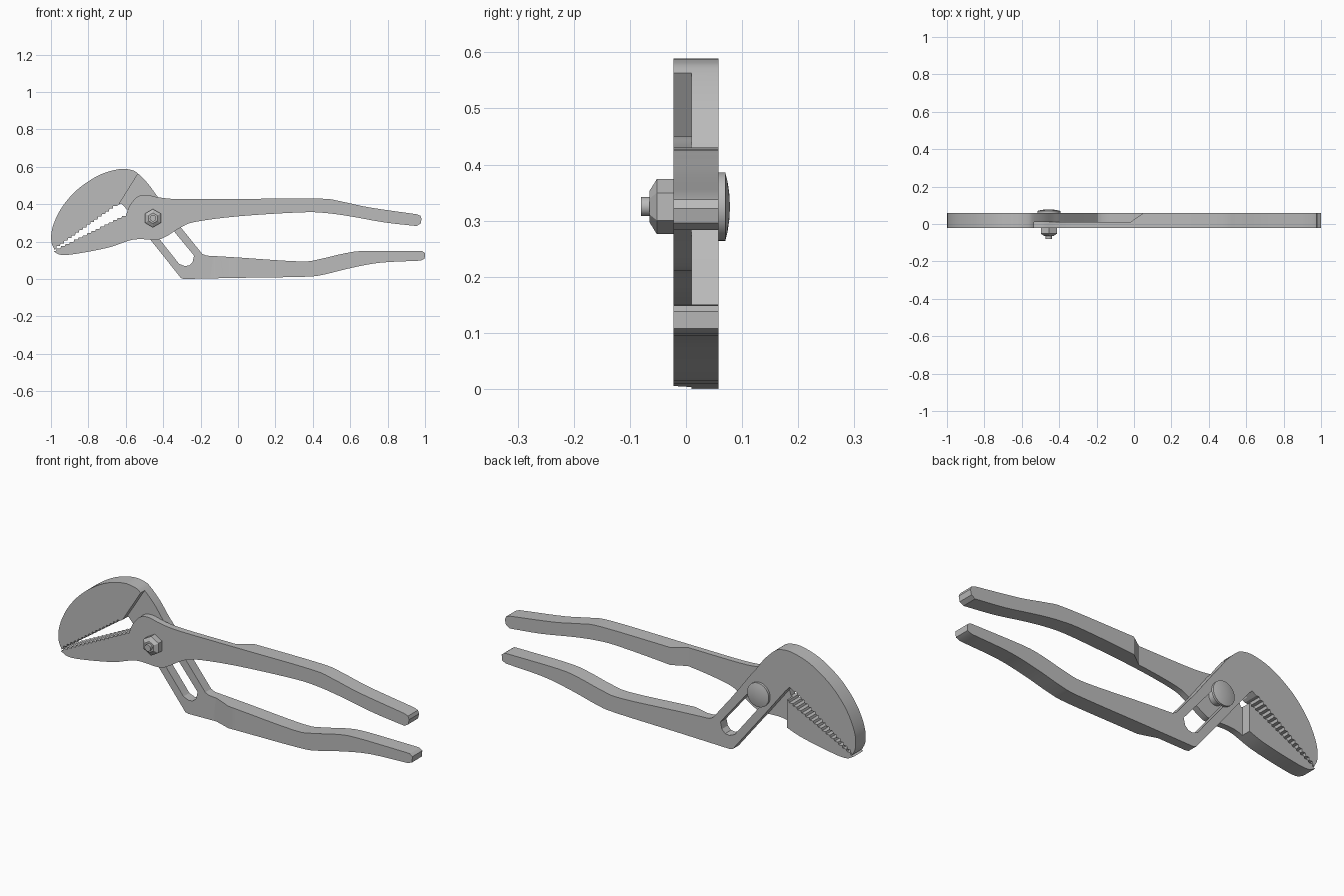
import bpy
import bmesh
import math
from mathutils import Vector

if "Cube" in bpy.data.objects:
    bpy.data.objects.remove(bpy.data.objects["Cube"], do_unlink=True)

steel = bpy.data.materials.new("grey steel")
steel.use_nodes = True
steel.diffuse_color = (0.5, 0.5, 0.5, 1)
steel.node_tree.nodes["Principled BSDF"].inputs["Base Color"].default_value = steel.diffuse_color

FRONT, MIDDLE, BACK = -.022, .01, .058   # depth of the two overlapping layers
PIVOT = (-.455, .325)


def finish(name, bm):
    """Turn a bmesh into a steel object."""
    bmesh.ops.recalc_face_normals(bm, faces=bm.faces)
    mesh = bpy.data.meshes.new(name)
    bm.to_mesh(mesh)
    bm.free()
    obj = bpy.data.objects.new(name, mesh)
    bpy.context.collection.objects.link(obj)
    mesh.materials.append(steel)
    return obj


def loft(name, rings):
    """Skin closed rings of equal length, capping both ends."""
    bm = bmesh.new()
    loops = [[bm.verts.new(co) for co in ring] for ring in rings]
    for a, b in zip(loops, loops[1:]):
        for i in range(len(a)):
            j = (i + 1) % len(a)
            bm.faces.new((a[i], a[j], b[j], b[i]))
    bm.faces.new(loops[0])
    bm.faces.new(loops[-1])
    return finish(name, bm)


def plate(name, outline, y0, y1, far_outline=None):
    """Prism along y; a different far outline gives sloped sides."""
    return loft(name, [[(x, y0, z) for x, z in outline],
                       [(x, y1, z) for x, z in far_outline or outline]])


def turned(name, profile, sides):
    """Turn (y, radius) pairs around the pivot axis."""
    angles = [math.tau * i / sides for i in range(sides)]
    return loft(name, [[(PIVOT[0] + r * math.sin(a), y, PIVOT[1] + r * math.cos(a))
                        for a in angles] for y, r in profile])


def smooth(points, steps=4):
    """Flowing curve through the points."""
    p = [Vector(q) for q in points]
    p = [2 * p[0] - p[1]] + p + [2 * p[-1] - p[-2]]
    out = []
    for a, b, c, d in zip(p, p[1:], p[2:], p[3:]):
        for k in range(steps):
            t = k / steps
            out.append(tuple(b + (c - a) * t / 2 + (2 * a - 5 * b + 4 * c - d) * t * t / 2
                             + (3 * b - a - 3 * c + d) * t ** 3 / 2))
    return out + [tuple(p[-2])]


def teeth(start, end, count):
    """Stepped gripping teeth between two points."""
    a, b = Vector(start), Vector(end)
    out = []
    for i in range(count):
        p, q = a.lerp(b, i / count), a.lerp(b, (i + 1) / count)
        out += [tuple(p), (p.x * .85 + q.x * .15, q.y)]
    return out + [tuple(b)]


def cut(obj, cutter):
    """Subtract a cutter and throw it away."""
    cutter.hide_render = True
    mod = obj.modifiers.new("cut", "BOOLEAN")
    mod.operation, mod.solver, mod.object = "DIFFERENCE", "EXACT", cutter
    select(obj)
    bpy.ops.object.modifier_apply(modifier=mod.name)
    bpy.data.objects.remove(cutter, do_unlink=True)


def select(obj):
    bpy.ops.object.select_all(action="DESELECT")
    obj.select_set(True)
    bpy.context.view_layer.objects.active = obj


def block(left, right, low=-.1, high=.7):
    return [(left, low), (right, low), (right, high), (left, high)]


# Slotted lever: upper jaw, slot arm and lower handle
slotted = teeth((-.972, .162), (-.65, .39), 16)
slotted += [(-.625, .405), (-.6, .378), (-.47, .212), (-.305, .005)]
slotted += smooth([(-.29, 0), (0, .006), (.36, .012), (.465, .025), (.6, .058),
                   (.76, .087), (.975, .098)])
slotted += [(.998, .108), (1, .138), (.985, .149)]
slotted += smooth([(.97, .15), (.68, .15), (.57, .137), (.44, .107), (.33, .094),
                   (0, .115), (-.17, .125)])
slotted += [(-.192, .135), (-.305, .275)]
slotted += smooth([(-.405, .41), (-.433, .444), (-.48, .508), (-.535, .564), (-.57, .583),
                   (-.63, .588), (-.72, .565), (-.8, .522), (-.88, .458), (-.95, .37),
                   (-.992, .275), (-.998, .2), (-.98, .155)])
slotted_lever = plate("upper_jaw_and_lower_handle", slotted, FRONT, BACK)

# Front layer is relieved between the jaw shoulder and the handle ramp
relief = [(-.48, .65), (-.64, .394), (-.64, -.1)]
cut(slotted_lever, plate("relief_cutter", relief + [(-.01, -.1), (-.01, .65)], -.032, MIDDLE,
                         relief + [(-.13, -.1), (-.13, .65)]))

# Adjusting slot with a rounded top around the bolt
along = Vector((.617, -.787))
across = Vector((.787, .617))
centre = Vector(PIVOT) - along * .01
slot = [tuple(centre + .042 * (across * math.cos(a) - along * math.sin(a)))
        for a in (math.pi * i / 12 for i in range(13))]
slot += [(-.315, .081), (-.285, .069), (-.262, .072), (-.243, .09), (-.235, .125)]
cut(slotted_lever, plate("slot_cutter", slot, -.1, .1))

# Pivot lever: lower jaw, boss and upper handle
pivot = teeth((-.972, .152), (-.6, .338), 16)
pivot += smooth([(-.598, .345), (-.58, .39), (-.54, .438), (-.49, .45), (-.42, .436),
                 (-.31, .427), (0, .428), (.43, .43), (.55, .415), (.7, .383), (.955, .346)])
pivot += [(.975, .338), (.982, .322), (.976, .296)]
pivot += smooth([(.955, .283), (.78, .303), (.6, .335), (.465, .353), (.33, .356),
                 (0, .335), (-.23, .305), (-.31, .273), (-.39, .224), (-.44, .21),
                 (-.56, .211), (-.685, .17), (-.845, .138), (-.94, .128), (-.985, .146)])
pivot_lever = plate("lower_jaw_and_upper_handle", pivot, FRONT, BACK)

# Back layer is relieved between the jaw and the handle ramp
cut(pivot_lever, plate("back_cutter", block(-.61, -.02), MIDDLE, BACK + .01, block(-.61, .064)))

# Bolt: shank, domed head, chamfered hex nut and threaded end
shank = turned("bolt_shank", [(FRONT, .036), (BACK, .036)], 32)
head = turned("bolt_head", [(BACK, .061), (.07, .061), (.074, .045), (.077, .025), (.078, .008)], 40)
nut = turned("hex_nut", [(FRONT, .049), (-.052, .049), (-.065, .028)], 6)
stud = turned("bolt_end", [(-.06, .017), (-.08, .017)], 24)

for part in (slotted_lever, pivot_lever, shank, head, nut, stud):
    select(part)
    bpy.ops.object.shade_smooth_by_angle(angle=math.radians(25))
